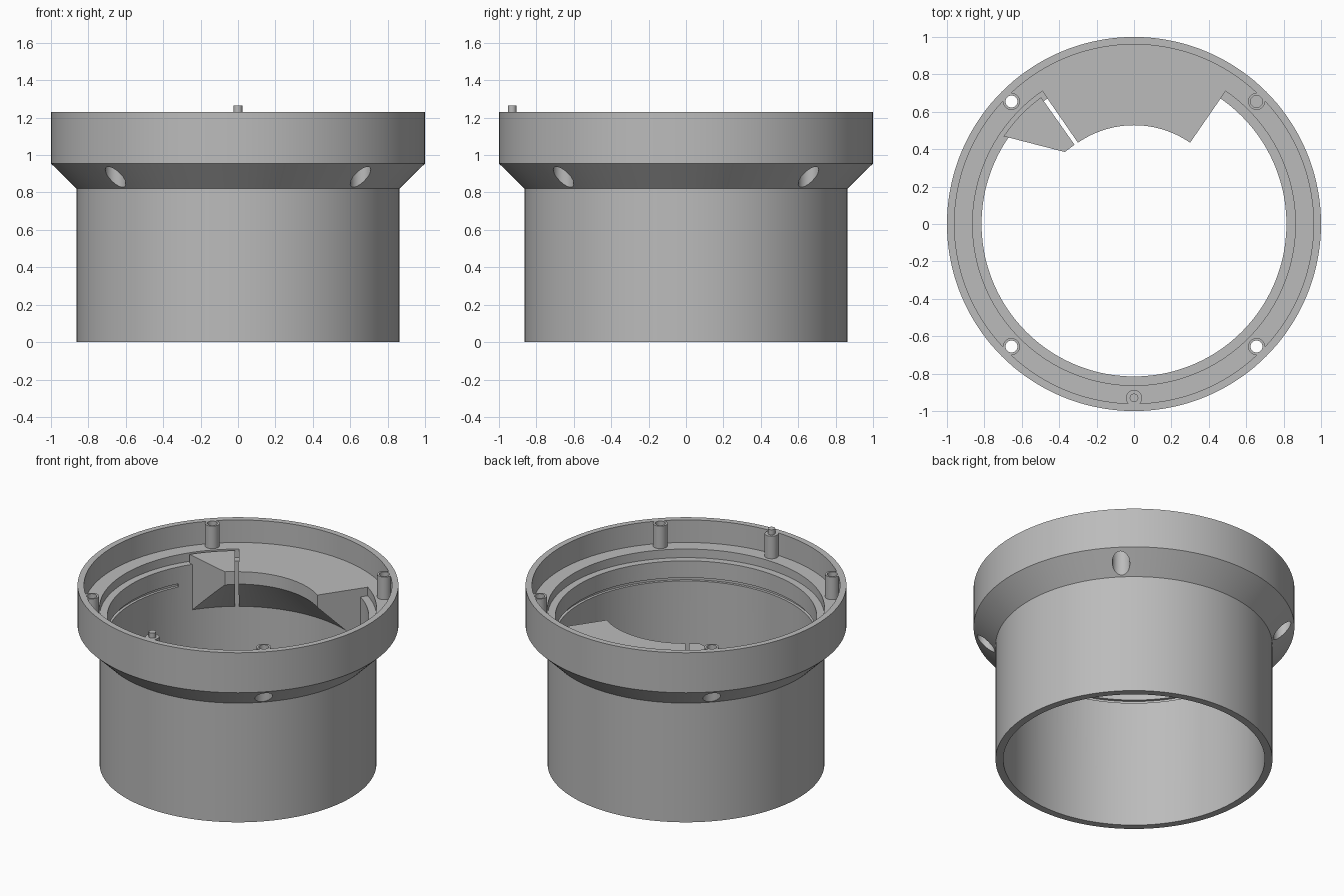
import bpy, bmesh
from math import sin, cos, radians, pi

if "Cube" in bpy.data.objects:
    bpy.data.objects.remove(bpy.data.objects["Cube"])

grey = bpy.data.materials.new("plain_grey")
grey.use_nodes = True
grey.diffuse_color = (0.5, 0.5, 0.5, 1)
grey.node_tree.nodes["Principled BSDF"].inputs["Base Color"].default_value = (0.5, 0.5, 0.5, 1)

TOP, FLOOR, LEDGE = 1.23, 1.075, 1.016
BORE, STEP = 0.815, 0.863


def finish(name, bm):
    bmesh.ops.recalc_face_normals(bm, faces=bm.faces)
    mesh = bpy.data.meshes.new(name)
    bm.to_mesh(mesh)
    bm.free()
    mesh.materials.append(grey)
    obj = bpy.data.objects.new(name, mesh)
    bpy.context.collection.objects.link(obj)
    return obj


def lathe(name, profile, start=0, end=360, steps=144):
    """Revolve a closed (radius, height) profile between two angles."""
    bm = bmesh.new()
    full = end - start == 360
    rings = []
    for i in range(steps if full else steps + 1):
        a = radians(start + (end - start) * i / steps)
        rings.append([bm.verts.new((r * cos(a), r * sin(a), z)) for r, z in profile])
    n = len(profile)
    pairs = list(zip(rings, rings[1:])) + ([(rings[-1], rings[0])] if full else [])
    for p, q in pairs:
        for k in range(n):
            m = (k + 1) % n
            bm.faces.new((p[k], p[m], q[m], q[k]))
    if not full:
        bm.faces.new(rings[0])
        bm.faces.new(rings[-1])
    return finish(name, bm)


def prism(name, points, low, high):
    """Extrude a plan outline between two heights."""
    bm = bmesh.new()
    face = bm.faces.new([bm.verts.new((x, y, low)) for x, y in points])
    new = bmesh.ops.extrude_face_region(bm, geom=[face])["geom"]
    for v in new:
        if isinstance(v, bmesh.types.BMVert):
            v.co.z = high
    return finish(name, bm)


def rod(name, x, y, radius, low, high):
    ring = [(x + radius * cos(i * pi / 16), y + radius * sin(i * pi / 16)) for i in range(32)]
    return prism(name, ring, low, high)


def combine(target, tool, operation):
    mod = target.modifiers.new("cut", "BOOLEAN")
    mod.operation, mod.solver, mod.object = operation, "EXACT", tool
    bpy.context.view_layer.objects.active = target
    bpy.ops.object.modifier_apply(modifier=mod.name)
    bpy.data.objects.remove(tool)


# Tube with flared collar, recessed floor and inner ledge
housing = lathe("housing", [
    (BORE, 0), (0.863, 0), (0.863, 0.82), (1, 0.955), (1, TOP), (0.96, TOP),
    (0.96, FLOOR), (STEP, FLOOR), (STEP, LEDGE), (BORE, LEDGE)])

# Shallow groove round the bore, stopping short of the shelf
groove = lathe("groove_cutter", [(0.79, 0.878), (0.833, 0.878), (0.833, 0.9), (0.79, 0.9)], 152, 388)
combine(housing, groove, "DIFFERENCE")

# Screw posts with through holes and counterbores under the collar
for sx in (-1, 1):
    for sy in (-1, 1):
        x, y = sx * 0.655, sy * 0.655
        combine(housing, rod("screw_post", x, y, 0.045, 1.05, TOP), "UNION")
        combine(housing, rod("screw_hole", x, y, 0.032, 0.7, 1.4), "DIFFERENCE")
        combine(housing, rod("counterbore", x, y, 0.055, 0.7, 1.0), "DIFFERENCE")

# Locating post and pin at the front
combine(housing, rod("locating_post", 0, -0.93, 0.043, 1.05, TOP), "UNION")
pin = rod("locating_pin", 0, -0.93, 0.023, 1.2, 1.265)

# Rear shelf with sloped underside
shelf = lathe("rear_shelf", [
    (0.528, FLOOR), (0.528, 0.99), (0.83, 0.688), (0.83, 1.0), (STEP, 1.0), (STEP, FLOOR)],
    55.4, 124.6, 48)

# Small bracket beside the shelf, trimmed to its plan outline
bracket = lathe("side_bracket", [
    (0.5, FLOOR), (0.5, 1.018), (0.528, 0.99), (0.84, 0.678), (0.84, FLOOR)], 112, 165, 40)
outline = prism("bracket_outline", [
    (-0.37, 0.385), (-0.318, 0.424), (-0.51, 0.696), (-0.6, 0.83), (-0.9, 0.83), (-0.9, 0.5215)],
    0.5, 1.3)
combine(bracket, outline, "INTERSECT")

# Smooth round surfaces, keep edges crisp
bpy.ops.object.select_all(action="DESELECT")
for obj in (housing, pin, shelf, bracket):
    obj.select_set(True)
bpy.context.view_layer.objects.active = housing
bpy.ops.object.shade_smooth_by_angle(angle=radians(30))
